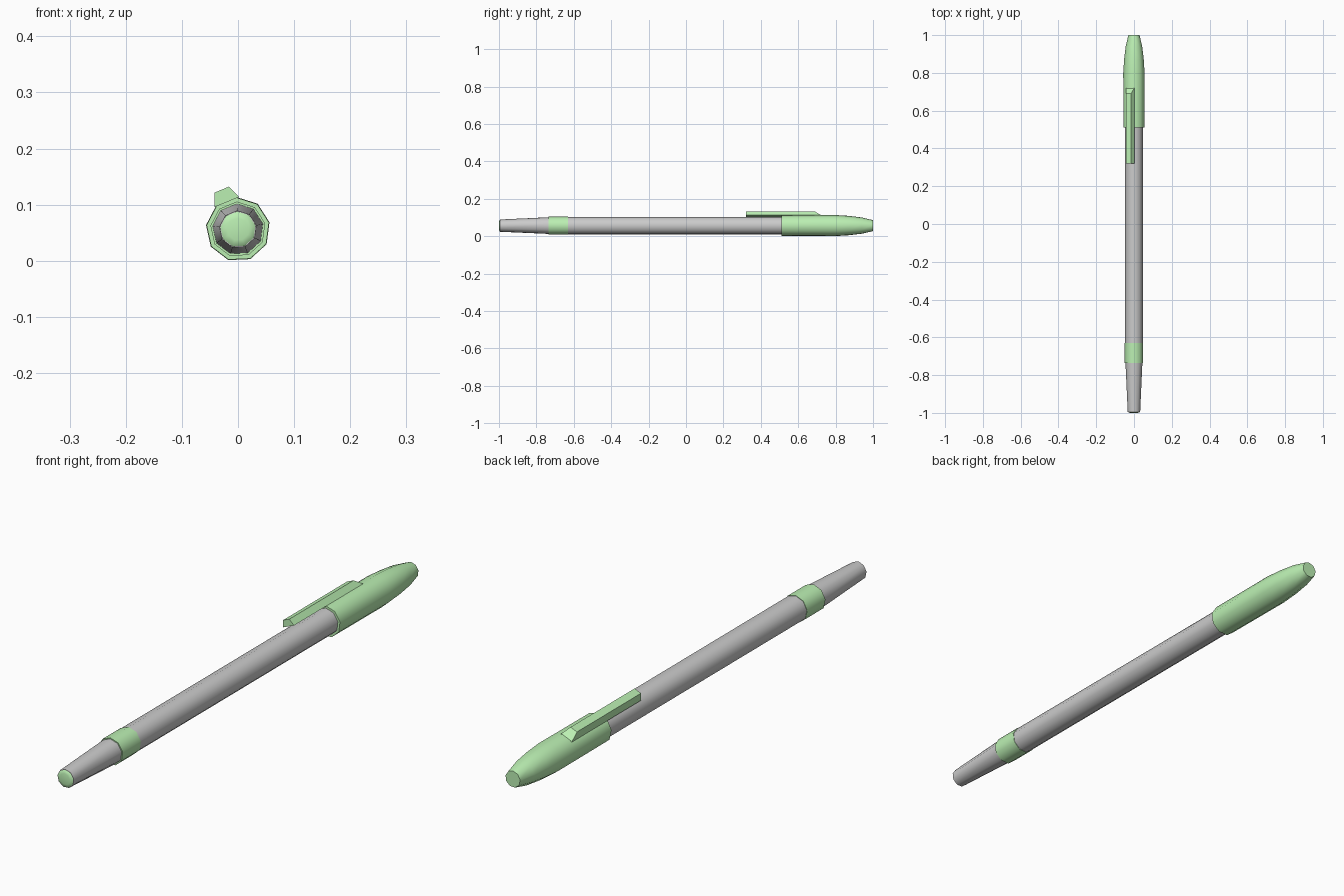
import bpy, bmesh
from math import cos, sin, radians

if "Cube" in bpy.data.objects:
    bpy.data.objects.remove(bpy.data.objects["Cube"])

SIDES = 9
AXIS_Z = 0.056
ROLL = radians(112.5)          # direction of the flat that carries the clip

green = bpy.data.materials.new("green_plastic")
green.diffuse_color = (0.5, 0.87, 0.45, 1)
green.use_nodes = True
green.node_tree.nodes["Principled BSDF"].inputs["Base Color"].default_value = green.diffuse_color


def finish(name, bm, mat=None, smooth=True):
    bmesh.ops.recalc_face_normals(bm, faces=bm.faces)
    mesh = bpy.data.meshes.new(name)
    bm.to_mesh(mesh)
    bm.free()
    ob = bpy.data.objects.new(name, mesh)
    bpy.context.collection.objects.link(ob)
    if mat:
        mesh.materials.append(mat)
    if smooth:
        bpy.ops.object.select_all(action='DESELECT')
        ob.select_set(True)
        bpy.context.view_layer.objects.active = ob
        bpy.ops.object.shade_smooth_by_angle(angle=radians(45))
    return ob


def lathe(name, profile, mat=None):
    """Nine-sided turning along y from (y, radius) pairs, closed at both ends."""
    bm = bmesh.new()
    rings = []
    for y, r in profile:
        angles = [ROLL + radians(20 + 360 / SIDES * i) for i in range(SIDES)]
        rings.append([bm.verts.new((r * cos(a), y, AXIS_Z + r * sin(a))) for a in angles])
    for a, b in zip(rings, rings[1:]):
        for i in range(SIDES):
            j = (i + 1) % SIDES
            bm.faces.new((a[i], a[j], b[j], b[i]))
    bm.faces.new(rings[0])
    bm.faces.new(rings[-1])
    return finish(name, bm, mat)


# Body, tapered grip and end plug
lathe("barrel", [(-0.68, 0.048), (0.56, 0.048)])
lathe("tapered_tip", [(-0.995, 0.0335), (-0.735, 0.0455), (-0.68, 0.0465)])
lathe("tip_plug", [(-1.0, 0.020), (-0.998, 0.028), (-0.994, 0.033), (-0.98, 0.033)], green)

# Coloured band and cap
lathe("band", [(-0.735, 0.0495), (-0.63, 0.0495)], green)
lathe("cap", [(0.51, 0.0565), (0.80, 0.0575), (0.87, 0.053),
              (0.94, 0.0445), (1.0, 0.030)], green)


# Clip: trapezoid bar lying on one flat of the cap, sloped at its rear end
def clip_point(t, y, n):
    return (n * cos(ROLL) + t * sin(ROLL), y, AXIS_Z + n * sin(ROLL) - t * cos(ROLL))


bm = bmesh.new()
section = [(-0.024, 0.0525), (0.024, 0.0525), (0.014, 0.0765), (-0.014, 0.0765)]
front = [bm.verts.new(clip_point(t, 0.32, n)) for t, n in section]
rear = [bm.verts.new(clip_point(t, 0.72 if n < 0.06 else 0.69, n)) for t, n in section]
for i in range(4):
    j = (i + 1) % 4
    bm.faces.new((front[i], front[j], rear[j], rear[i]))
bm.faces.new(front)
bm.faces.new(rear)
finish("clip", bm, green, smooth=False)
